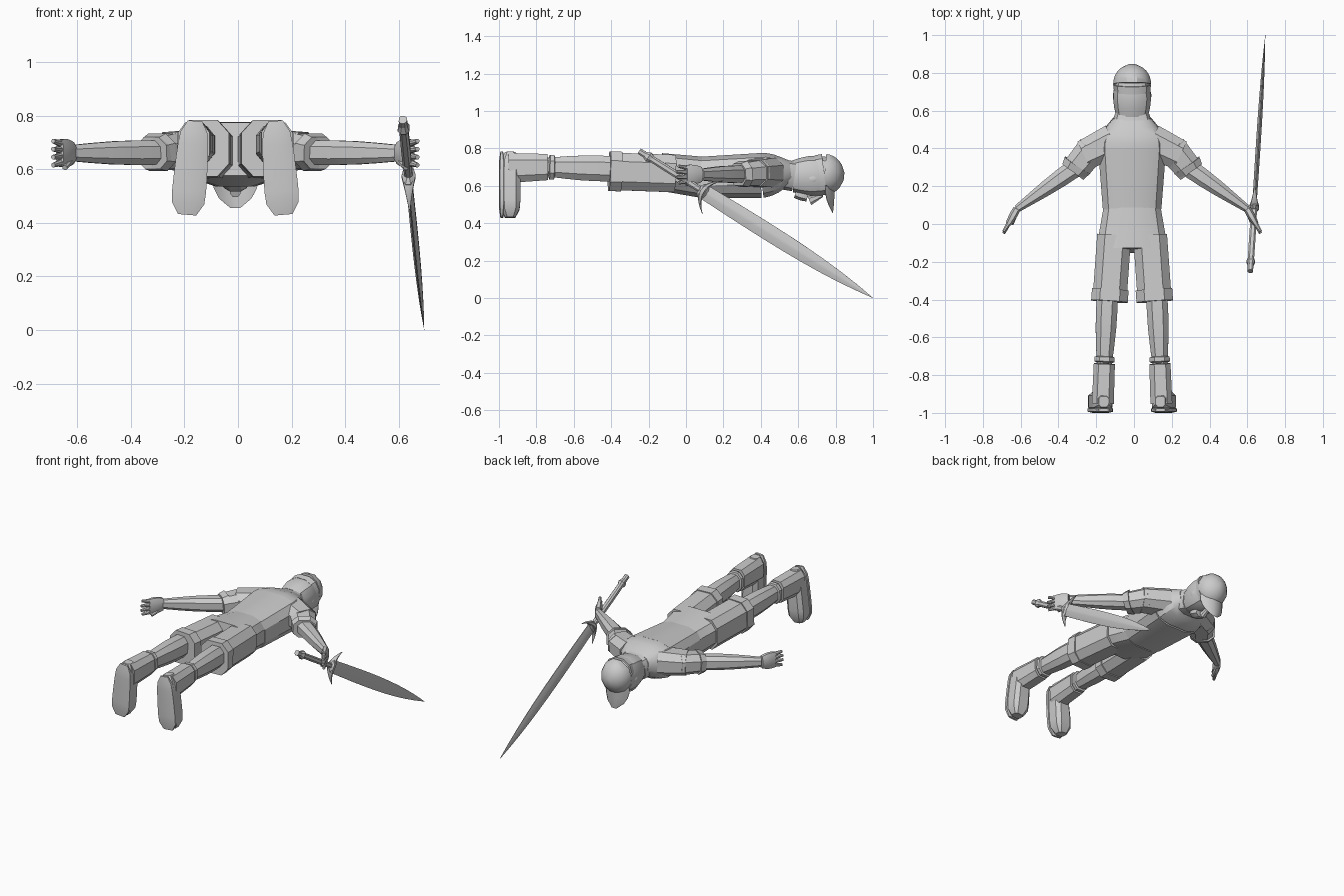
import bpy, bmesh, math
from mathutils import Vector

if bpy.data.objects.get("Cube"):
    bpy.data.objects.remove(bpy.data.objects["Cube"])

GREY = (0.6, 0.6, 0.6, 1)
grey = bpy.data.materials.new("plain_grey")
grey.use_nodes = True
grey.diffuse_color = GREY
grey.node_tree.nodes["Principled BSDF"].inputs["Base Color"].default_value = GREY

RIGHT, FORWARD, UP = Vector((1, 0, 0)), Vector((0, 1, 0)), Vector((0, 0, 1))
BODY_CENTRE = -0.01 * RIGHT


# Size rules along a tube, from its start (0) to its end (1)
def straight(t):
    return 1


def bulged(t):
    return 1 + 0.15 * math.sin(math.pi * t)


def dome(t):
    return max(math.sqrt(1 - t * t), 0.2)


def rounded(t):
    return 0.5 + 0.5 * math.sqrt(1 - (2 * t - 1) ** 4)


def spindle(t):
    return 1.1 - abs(2 * t - 1)


def leaf(t):
    return max((1 - t ** 3) * (0.8 + 0.4 * t), 0.01)


def add_tube(bm, start, end, size, end_size=None, profile=straight, steps=4,
             sides=8, power=0.8, up=UP):
    """Skin a superellipse section between two points; sizes are half width and height."""
    start, end, size = Vector(start), Vector(end), Vector(size)
    end_size = Vector(end_size or size)
    across = (end - start).cross(up).normalized()
    high = across.cross(end - start).normalized()
    reach = math.cos(math.pi / sides) ** power
    previous = None
    for step in range(steps + 1):
        t = step / steps
        half = size.lerp(end_size, t) * profile(t) / reach
        ring = []
        for k in range(sides):
            angle = 2 * math.pi * (k + 0.5) / sides
            u, v = (math.copysign(abs(w) ** power, w) for w in (math.cos(angle), math.sin(angle)))
            ring.append(bm.verts.new(start.lerp(end, t) + across * u * half.x + high * v * half.y))
        if previous:
            for k in range(sides):
                n = (k + 1) % sides
                bm.faces.new((previous[k], previous[n], ring[n], ring[k]))
        else:
            bm.faces.new(ring)
        previous = ring
    bm.faces.new(previous)


def bend(bm, origin, across, direction, amount):
    """Push vertices along a direction by the square of their distance across."""
    for vert in bm.verts:
        vert.co += direction * amount * (vert.co - origin).dot(across) ** 2


def finish(name, bm, mirror=False, offset=BODY_CENTRE):
    bmesh.ops.recalc_face_normals(bm, faces=bm.faces)
    mesh = bpy.data.meshes.new(name)
    bm.to_mesh(mesh)
    bm.free()
    mesh.materials.append(grey)
    part = bpy.data.objects.new(name, mesh)
    bpy.context.collection.objects.link(part)
    part.location = offset
    if mirror:
        part.modifiers.new("Mirror", 'MIRROR').use_mirror_merge = False
    bpy.ops.object.select_all(action='DESELECT')
    part.select_set(True)
    bpy.context.view_layer.objects.active = part
    bpy.ops.object.shade_smooth_by_angle(angle=math.radians(30))


def tube(name, *shape, mirror=False, offset=BODY_CENTRE, **options):
    bm = bmesh.new()
    add_tube(bm, *shape, **options)
    finish(name, bm, mirror, offset)


def pair(name, *shape, **options):
    tube(name, *shape, mirror=True, **options)


# Trunk: shirt, shoulders, collar and shorts
trunk = dict(sides=12, power=0.7)
waist, chest, throat = (0, 0.08, 0.645), (0, 0.4, 0.655), (0, 0.56, 0.675)
chest_size, hip_size = (0.18, 0.12), (0.19, 0.1)
tube("shirt_body", waist, chest, (0.155, 0.11), chest_size, **trunk)
tube("shirt_shoulders", chest, throat, chest_size, (0.1, 0.06), profile=bulged, **trunk)
tube("collar", (0, 0.52, 0.66), (0, 0.58, 0.65), (0.11, 0.08), (0.09, 0.08), **trunk)
tube("shorts_hips", (0, 0.09, 0.645), (0, -0.14, 0.675), (0.15, 0.11), hip_size, **trunk)

# Arms: sleeve in two runs, turned cuff and forearm
shoulder, bicep = Vector((0.1, 0.44, 0.67)), Vector((0.24, 0.385, 0.67))
cuff, wrist = Vector((0.31, 0.28, 0.66)), Vector((0.61, 0.08, 0.66))
upper_size, cuff_size = (0.08, 0.07), (0.07, 0.06)
pair("sleeve_tops", shoulder, bicep.lerp(cuff, 0.2), (0.09, 0.08), upper_size)
pair("sleeve_ends", bicep.lerp(shoulder, 0.2), cuff, upper_size, cuff_size)
pair("sleeve_cuffs", cuff.lerp(bicep, 0.3), cuff, upper_size, cuff_size, steps=1)
pair("forearms", cuff.lerp(bicep, 0.2), wrist, (0.05, 0.045), (0.02, 0.03), profile=bulged)

# Hands: palm, four fingers fanned in height, and a thumb
knuckles, finger_tips = Vector((0.655, 0, 0.66)), Vector((0.68, -0.055, 0.66))
hand = bmesh.new()
add_tube(hand, wrist, knuckles, (0.02, 0.04), (0.016, 0.05), profile=bulged)
for finger in (-1.5, -0.5, 0.5, 1.5):
    rise = UP * finger * 0.025
    add_tube(hand, knuckles + rise, finger_tips + rise * 1.2 + FORWARD * abs(finger) * 0.01,
             (0.012, 0.012), (0.008, 0.008), power=1, steps=2)
add_tube(hand, wrist - UP * 0.02, (0.636, 0, 0.605), (0.016, 0.016), (0.009, 0.009), power=1)
finish("hands", hand, mirror=True)

# Legs: shorts, turned hem, calf and rolled sock
groin, hem = Vector((0.095, -0.06, 0.665)), Vector((0.12, -0.41, 0.678))
knee, ankle = Vector((0.13, -0.36, 0.69)), Vector((0.147, -0.74, 0.7))
pair("shorts_legs", groin, hem.lerp(groin, 0.1), (0.09, 0.1), hip_size and (0.09, 0.1), power=0.7)
pair("shorts_hems", hem.lerp(groin, 0.18), hem, (0.097, 0.106), power=0.7, steps=1)
pair("calves", knee, ankle, (0.055, 0.066), (0.04, 0.05), profile=bulged)
pair("socks", ankle.lerp(knee, 0.12), ankle, (0.054, 0.066), profile=rounded)

# Boots: shaft, foot running from heel to toe, and flat sole
heel, toe = Vector((0.15, -0.94, 0.78)), Vector((0.18, -0.94, 0.43))
boot = dict(profile=rounded, steps=8, power=0.6, up=FORWARD)
pair("boot_shafts", ankle.lerp(knee, -0.01 + 0.01), (0.155, -0.95, 0.695),
     (0.056, 0.07), (0.058, 0.08), power=0.7)
pair("boot_feet", heel, toe, (0.05, 0.055), (0.064, 0.055), **boot)
to_sole = -0.045 * FORWARD
pair("boot_soles", heel + to_sole, toe + to_sole, (0.054, 0.015), (0.068, 0.015), **boot)

# Neck and head, with the face looking down
tube("neck", (0, 0.52, 0.67), (0, 0.62, 0.65), (0.075, 0.06), sides=12)
tube("head", (0, 0.57, 0.65), (0, 0.75, 0.655), (0.084, 0.085), (0.09, 0.1),
     profile=bulged, sides=12)
tube("chin", (0, 0.585, 0.56), (0, 0.65, 0.54), (0.04, 0.025), profile=bulged)
tube("nose", (0, 0.66, 0.52), (0, 0.73, 0.55), (0.02, 0.025), (0.01, 0.01))
pair("ears", (0.09, 0.65, 0.635), (0.093, 0.7, 0.635), (0.01, 0.02), profile=rounded)

# Cap: dome and curved brim
tube("cap_band", (0, 0.7, 0.655), (0, 0.74, 0.66), (0.095, 0.108), (0.1, 0.11), sides=12, steps=1)
tube("cap_crown", (0, 0.74, 0.66), (0, 0.845, 0.65), (0.1, 0.11),
     profile=dome, steps=6, sides=12, power=1)
brim = bmesh.new()
add_tube(brim, (0, 0.795, 0.6), (0, 0.785, 0.455), (0.092, 0.006),
         profile=dome, sides=12, power=1, up=FORWARD)
bend(brim, Vector(), RIGHT, FORWARD, -6)
finish("cap_brim", brim)

# Sword: every piece sits on one line from pommel to tip
pommel, tip = Vector((0.615, -0.25, 0.785)), Vector((0.695, 1, 0))
blade_way = (tip - pommel).normalized()
blade_edge = blade_way.cross(RIGHT).normalized()
guard = pommel.lerp(tip, 0.27)
sword = dict(offset=Vector())
tube("sword_blade", guard, tip, (0.014, 0.05), profile=leaf, steps=10, power=2, **sword)
tube("sword_grip", pommel, guard, (0.015, 0.016), profile=bulged, **sword)
tube("sword_pommel", pommel, pommel.lerp(guard, 0.3), (0.02, 0.025), profile=spindle, **sword)
tube("sword_collar", guard - blade_way * 0.02, guard + blade_way * 0.03, (0.02, 0.04),
     profile=rounded, **sword)
prongs = bmesh.new()
add_tube(prongs, guard - blade_edge * 0.105, guard + blade_edge * 0.105, (0.018, 0.024),
         profile=spindle, steps=10, up=RIGHT)
bend(prongs, guard, blade_edge, blade_way, 6)
finish("sword_guard", prongs, offset=Vector())
